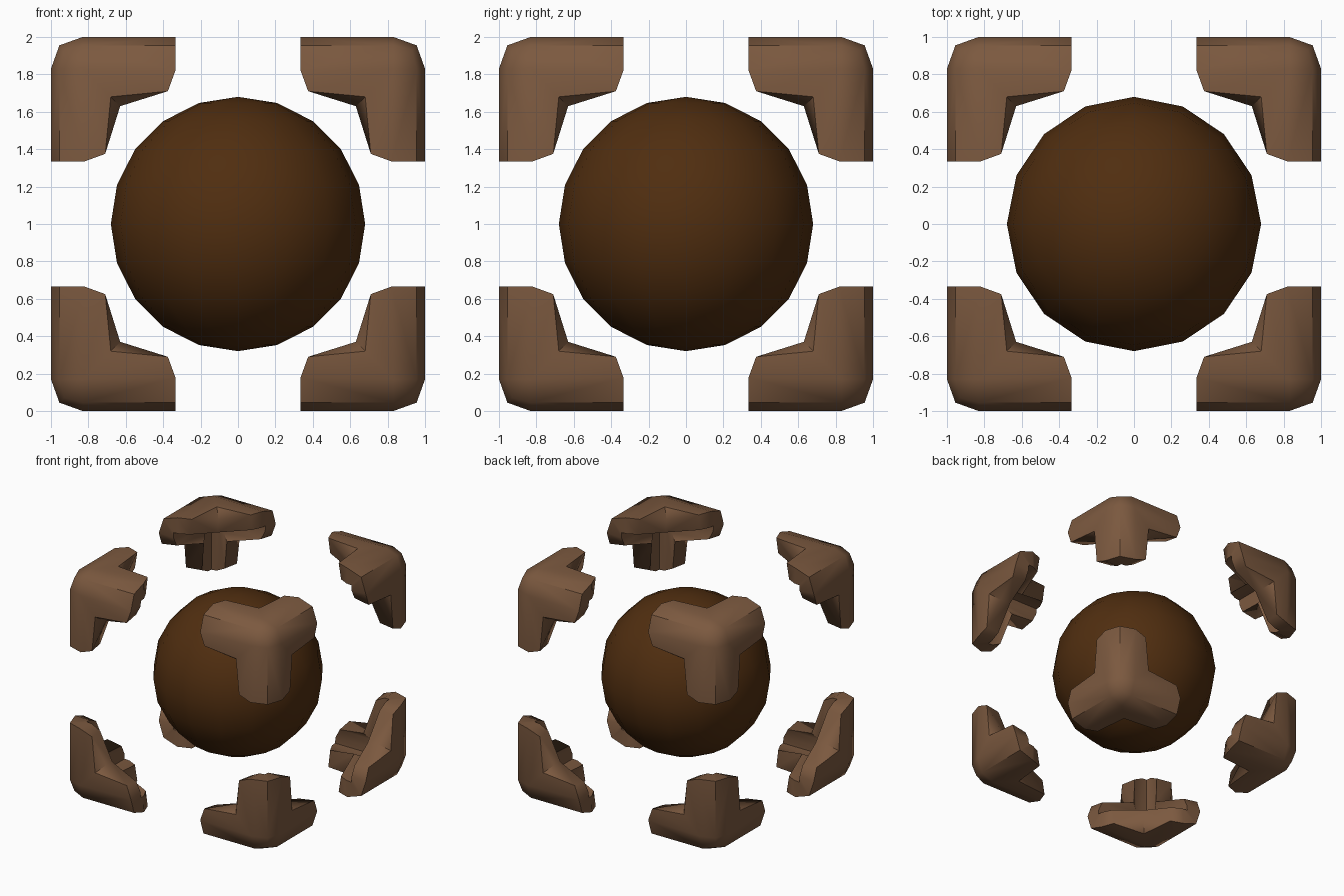
import bpy, bmesh
from mathutils import Vector

cube = bpy.data.objects.get("Cube")
if cube:
    bpy.data.objects.remove(cube, do_unlink=True)


def make_material(name, rgb):
    mat = bpy.data.materials.new(name)
    mat.use_nodes = True
    color = (*rgb, 1.0)
    mat.diffuse_color = color
    mat.node_tree.nodes["Principled BSDF"].inputs["Base Color"].default_value = color
    return mat


dark_brown = make_material("dark_brown", (0.08, 0.027, 0.005))
light_brown = make_material("light_brown", (0.2, 0.1, 0.05))

# Central ball
bpy.ops.mesh.primitive_uv_sphere_add(segments=16, ring_count=10, radius=0.68, location=(0, 0, 1))
ball = bpy.context.object
ball.name = "center_ball"
ball.data.materials.append(dark_brown)
bpy.ops.object.shade_smooth()

# Three-armed corner shell: (outer, inner) points as distances inward
# from the cube corner, in the axis order (arm, side, depth).
APEX = ((0.07, 0.07, 0.07), (0.15, 0.15, 0.15))
EDGE = ((0.17, 0.045, 0.045), (0.19, 0.14, 0.14))
FACE = ((0.17, 0.17, 0.0), (0.2, 0.2, 0.14))
TIP_EDGE = ((0.665, 0.045, 0.045), (0.665, 0.14, 0.14))
TIP_SIDE = ((0.665, 0.18, 0.0), (0.66, 0.19, 0.14))
TIP_CORNER = ((0.625, 0.29, 0.0), (0.62, 0.27, 0.14))
BROW = ((0.32, 0.32, 0.0), (0.29, 0.29, 0.18))
CROTCH = ((0.37, 0.37, 0.08), (0.34, 0.34, 0.21))

# Half of one arm on one face, and the open border of that half
HALF_ARM = [(EDGE, TIP_EDGE, TIP_SIDE, FACE),
            (FACE, TIP_SIDE, TIP_CORNER, BROW),
            (BROW, TIP_CORNER, CROTCH)]
BORDER = [TIP_EDGE, TIP_SIDE, TIP_CORNER, CROTCH]
EDGE_SWAPPED = tuple((p[1], p[0], p[2]) for p in EDGE)
CAP = (APEX, EDGE, FACE, EDGE_SWAPPED)


def corner_bracket(name, sign):
    bm = bmesh.new()

    def add_face(points, axes):
        verts = []
        for point in points:
            co = Vector((0, 0, 1))
            for axis, inset in zip(axes, point):
                co[axis] += sign[axis] * (1 - inset)
            verts.append(bm.verts.new(co))
        bm.faces.new(verts)

    for arm in range(3):
        side, depth = (arm + 1) % 3, (arm + 2) % 3
        for layer in (0, 1):
            add_face([p[layer] for p in CAP], (arm, side, depth))
        for axes in ((arm, side, depth), (arm, depth, side)):
            for face in HALF_ARM:
                for layer in (0, 1):
                    add_face([p[layer] for p in face], axes)
            # Rim joining the outer and inner layers
            for a, b in zip(BORDER, BORDER[1:]):
                add_face((a[0], b[0], b[1], a[1]), axes)

    bmesh.ops.remove_doubles(bm, verts=bm.verts, dist=0.001)
    bmesh.ops.recalc_face_normals(bm, faces=bm.faces)
    mesh = bpy.data.meshes.new(name)
    bm.to_mesh(mesh)
    bm.free()
    mesh.materials.append(light_brown)
    obj = bpy.data.objects.new(name, mesh)
    bpy.context.collection.objects.link(obj)

    # Soft outer surface, crisp rim
    bpy.ops.object.select_all(action='DESELECT')
    obj.select_set(True)
    bpy.context.view_layer.objects.active = obj
    bpy.ops.object.shade_smooth_by_angle(angle=0.9)


for x, x_name in ((1, "left"), (-1, "right")):
    for y, y_name in ((-1, "front"), (1, "back")):
        for z, z_name in ((1, "top"), (-1, "bottom")):
            corner_bracket(f"corner_bracket_{y_name}_{z_name}_{x_name}", (x, y, z))
